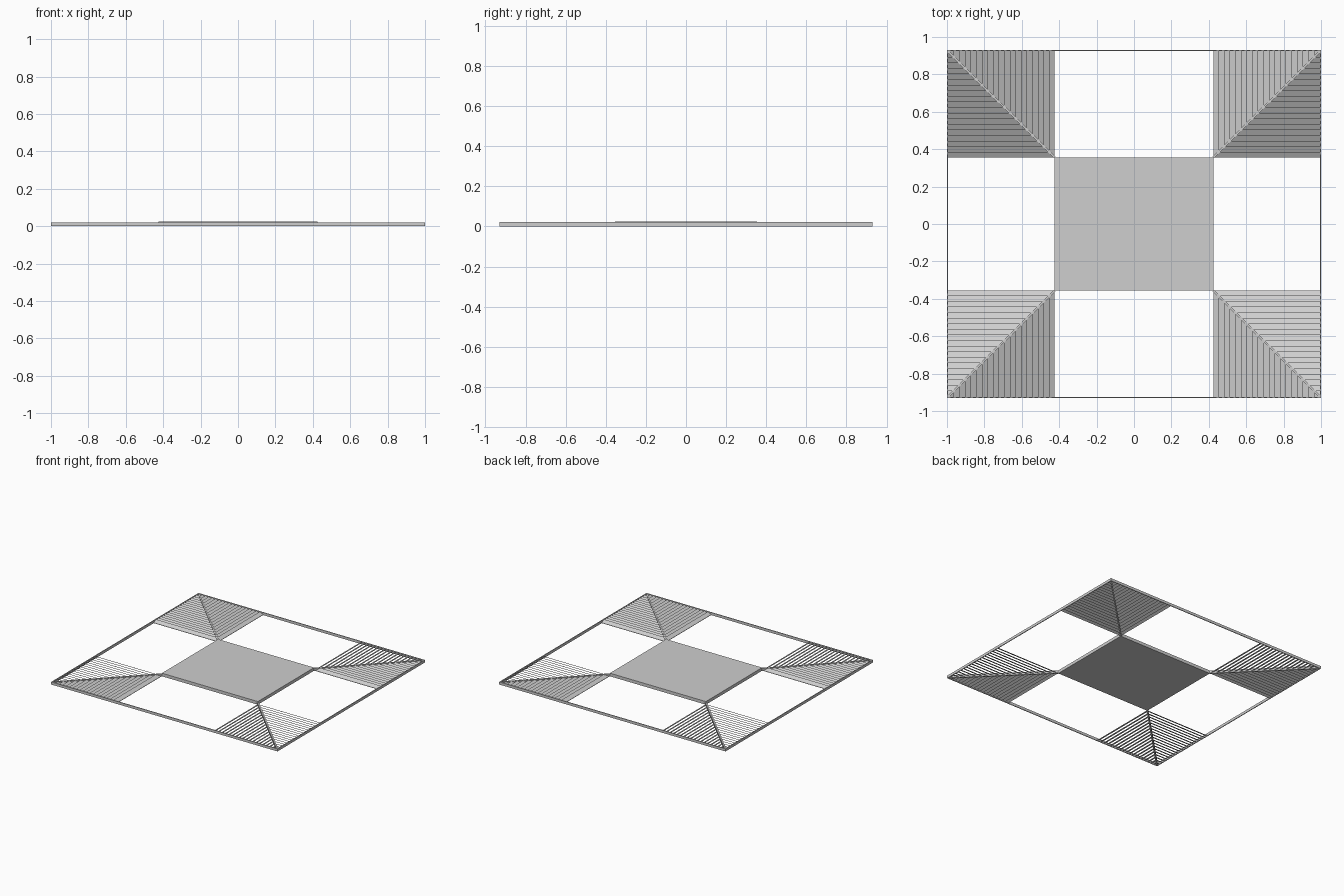
import bpy, bmesh

if "Cube" in bpy.data.objects:
    bpy.data.objects.remove(bpy.data.objects["Cube"])

W, D = 1.0, 0.93          # outer half sizes
PX, PY = 0.424, 0.355     # centre plate half sizes
H = 0.021                 # frame height
N = 19                    # slats per corner and direction
T = 0.003                 # slat thickness

mat = bpy.data.materials.new("light grey metal")
mat.diffuse_color = (0.62, 0.62, 0.62, 1)
mat.use_nodes = True
mat.node_tree.nodes["Principled BSDF"].inputs["Base Color"].default_value = mat.diffuse_color


def finish(name, bm):
    bmesh.ops.recalc_face_normals(bm, faces=bm.faces)
    me = bpy.data.meshes.new(name)
    bm.to_mesh(me)
    bm.free()
    me.materials.append(mat)
    ob = bpy.data.objects.new(name, me)
    bpy.context.collection.objects.link(ob)
    return ob


def prism(bm, pts, thick):
    """Quad of 3D points (its lower side) extruded upwards."""
    lo = [bm.verts.new(p) for p in pts]
    hi = [bm.verts.new((x, y, z + thick)) for x, y, z in pts]
    bm.faces.new(lo[::-1])
    bm.faces.new(hi)
    for i in range(4):
        j = (i + 1) % 4
        bm.faces.new((lo[i], lo[j], hi[j], hi[i]))


def rect(bm, x0, x1, y0, y1, z0, z1):
    prism(bm, [(x0, y0, z0), (x1, y0, z0), (x1, y1, z0), (x0, y1, z0)], z1 - z0)


# centre plate
bm = bmesh.new()
rect(bm, -PX, PX, -PY, PY, 0, 0.025)
finish("centre_plate", bm)

# thin outer frame
bm = bmesh.new()
f = 0.006
for s in (-1, 1):
    a, b = sorted((s * W, s * (W - f)))
    rect(bm, a, b, -D, D, 0, H)
    a, b = sorted((s * D, s * (D - f)))
    rect(bm, -W + f, W - f, a, b, 0, H)
finish("outer_frame", bm)

# corner grilles: tilted slats mitred on a diagonal rib
XO, YO = W - f, D - f
for sx, xname in ((-1, "left"), (1, "right")):
    for sy, yname in ((-1, "front"), (1, "back")):
        bm = bmesh.new()
        zl, zh = 0.001, H - T - 0.001

        def slat(pts):
            prism(bm, [(sx * x, sy * y, z) for x, y, z in pts], T)

        for i in range(N):
            xa, xb = (PX + (XO - PX) * k / N for k in (i, i + 1))
            ya, yb = (PY + (YO - PY) * k / N for k in (i, i + 1))
            slat([(xa, ya, zl), (xb, yb, zh), (xb, YO, zh), (xa, YO, zl)])
            slat([(xa, ya, zl), (XO, ya, zl), (XO, yb, zh), (xb, yb, zh)])
        finish(f"{yname}_{xname}_slats", bm)

        # diagonal rib
        bm = bmesh.new()
        r = 0.004
        prism(bm, [(sx * x, sy * y, 0) for x, y in (
            (PX - r, PY + r), (PX + r, PY - r), (XO + r, YO - r), (XO - r, YO + r))], H)
        finish(f"{yname}_{xname}_rib", bm)
